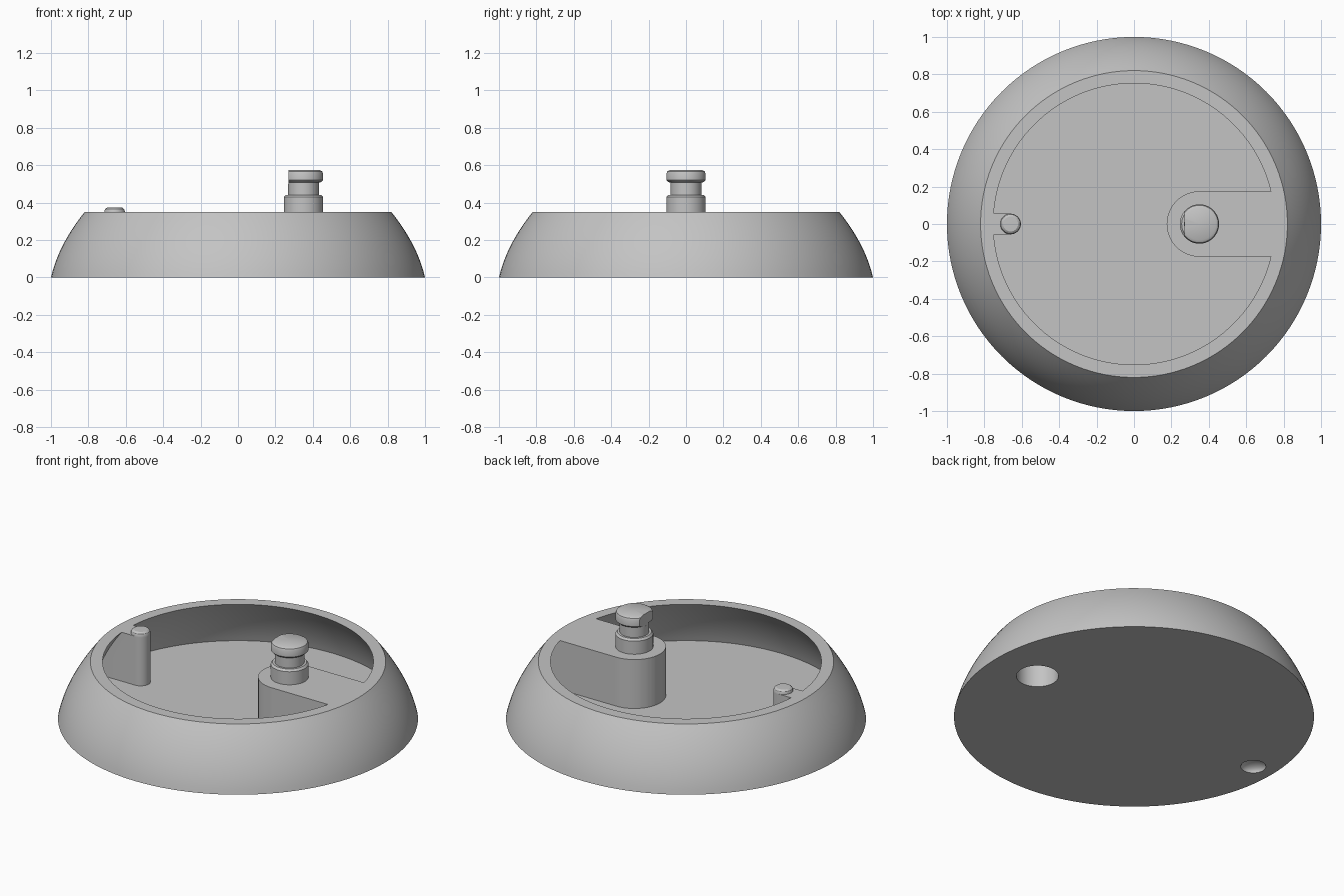
import bpy, bmesh, math
from mathutils import Vector

if "Cube" in bpy.data.objects:
    bpy.data.objects.remove(bpy.data.objects["Cube"], do_unlink=True)

GREY = (0.55, 0.55, 0.55, 1)
grey = bpy.data.materials.new("plain_grey")
grey.use_nodes = True
grey.diffuse_color = GREY
grey.node_tree.nodes["Principled BSDF"].inputs["Base Color"].default_value = GREY

HEIGHT, FLOOR, WALL = 0.35, 0.05, 0.068


def make(name, bm):
    bmesh.ops.recalc_face_normals(bm, faces=bm.faces[:])
    mesh = bpy.data.meshes.new(name)
    bm.to_mesh(mesh)
    bm.free()
    mesh.materials.append(grey)
    obj = bpy.data.objects.new(name, mesh)
    bpy.context.collection.objects.link(obj)
    return obj


def lathe(name, profile, x=0.0, steps=64):
    """Turn a closed (radius, z) profile around a vertical axis at x."""
    bm = bmesh.new()
    verts = [bm.verts.new((x + r, 0, z)) for r, z in profile]
    edges = [bm.edges.new(pair) for pair in zip(verts, verts[1:])]
    bmesh.ops.spin(bm, geom=verts + edges, cent=(x, 0, 0), axis=(0, 0, 1),
                   angle=math.tau, steps=steps)
    bmesh.ops.remove_doubles(bm, verts=bm.verts[:], dist=1e-5)
    return make(name, bm)


def prism(name, outline, low, high):
    bm = bmesh.new()
    face = bm.faces.new([bm.verts.new((x, y, low)) for x, y in outline])
    top = bmesh.ops.extrude_face_region(bm, geom=[face])["geom"]
    bmesh.ops.translate(bm, vec=Vector((0, 0, high - low)),
                        verts=[g for g in top if isinstance(g, bmesh.types.BMVert)])
    return make(name, bm)


def tongue(name, cx, half, side):
    """Round-nosed block that runs outward along x."""
    angles = [math.pi * (i / 24 - 0.5) for i in range(25)]
    outline = [(cx - side * half * math.cos(a), half * math.sin(a)) for a in angles]
    return prism(name, outline + [(side * 1.2, half), (side * 1.2, -half)], -0.1, 0.7)


def cut(obj, cutter):
    cutter.hide_render = True
    mod = obj.modifiers.new("cut", 'BOOLEAN')
    mod.operation, mod.solver, mod.object = 'DIFFERENCE', 'EXACT', cutter
    bpy.context.view_layer.objects.active = obj
    bpy.ops.object.modifier_apply(modifier=mod.name)
    bpy.data.objects.remove(cutter, do_unlink=True)


def outer(z):
    return 1 - 0.228 * z - 0.816 * z * z


def wall(low, inset):
    heights = [low + (HEIGHT - low) * i / 12 for i in range(13)]
    return [(outer(z) - inset, z) for z in heights]


# Hollow dish, with the pin mount and the stud mount left standing inside
dish = lathe("dish", [(0, 0)] + wall(0, 0) + [(0, HEIGHT)], steps=128)
rim = outer(HEIGHT) - WALL
cavity = lathe("cavity", [(0, FLOOR)] + wall(FLOOR, WALL) + [(rim, 0.5), (0, 0.5)],
               steps=128)
cut(cavity, tongue("pin_mount", 0.35, 0.175, 1))
cut(cavity, tongue("stud_mount", -0.66, 0.055, -1))
cut(dish, cavity)

# Socket and dimple in the underside
cut(dish, lathe("socket", [(0, -0.1), (0.117, -0.1), (0.117, 0.25), (0, 0.25)], 0.70))
dome = [(0.07 * math.cos(a), 0.04 * math.sin(a))
        for a in [math.pi / 2 * i / 8 for i in range(8)]]
cut(dish, lathe("dimple", [(0, -0.1), (0.07, -0.1)] + dome + [(0, 0.04)], -0.865))

# Locking pin with collar, neck and a head flattened on one side
pin = lathe("locking_pin", [
    (0, 0.345), (0.105, 0.345), (0.105, 0.43), (0.095, 0.442), (0.082, 0.442),
    (0.082, 0.508), (0.095, 0.51), (0.105, 0.52), (0.105, 0.555),
    (0.1, 0.567), (0.086, 0.575), (0, 0.575)], 0.35)
cut(pin, prism("head_flat", [(0.2, -0.2), (0.269, -0.2), (0.269, 0.2), (0.2, 0.2)],
               0.5, 0.7))

# Small rounded stud
stud = lathe("stud", [(0, 0.345), (0.055, 0.345), (0.055, 0.355), (0.051, 0.366),
                      (0.04, 0.374), (0, 0.375)], -0.66)

# Smooth curves, sharp edges
bpy.ops.object.select_all(action='DESELECT')
for part in (dish, pin, stud):
    part.select_set(True)
bpy.context.view_layer.objects.active = dish
bpy.ops.object.shade_smooth_by_angle(angle=math.radians(30))
